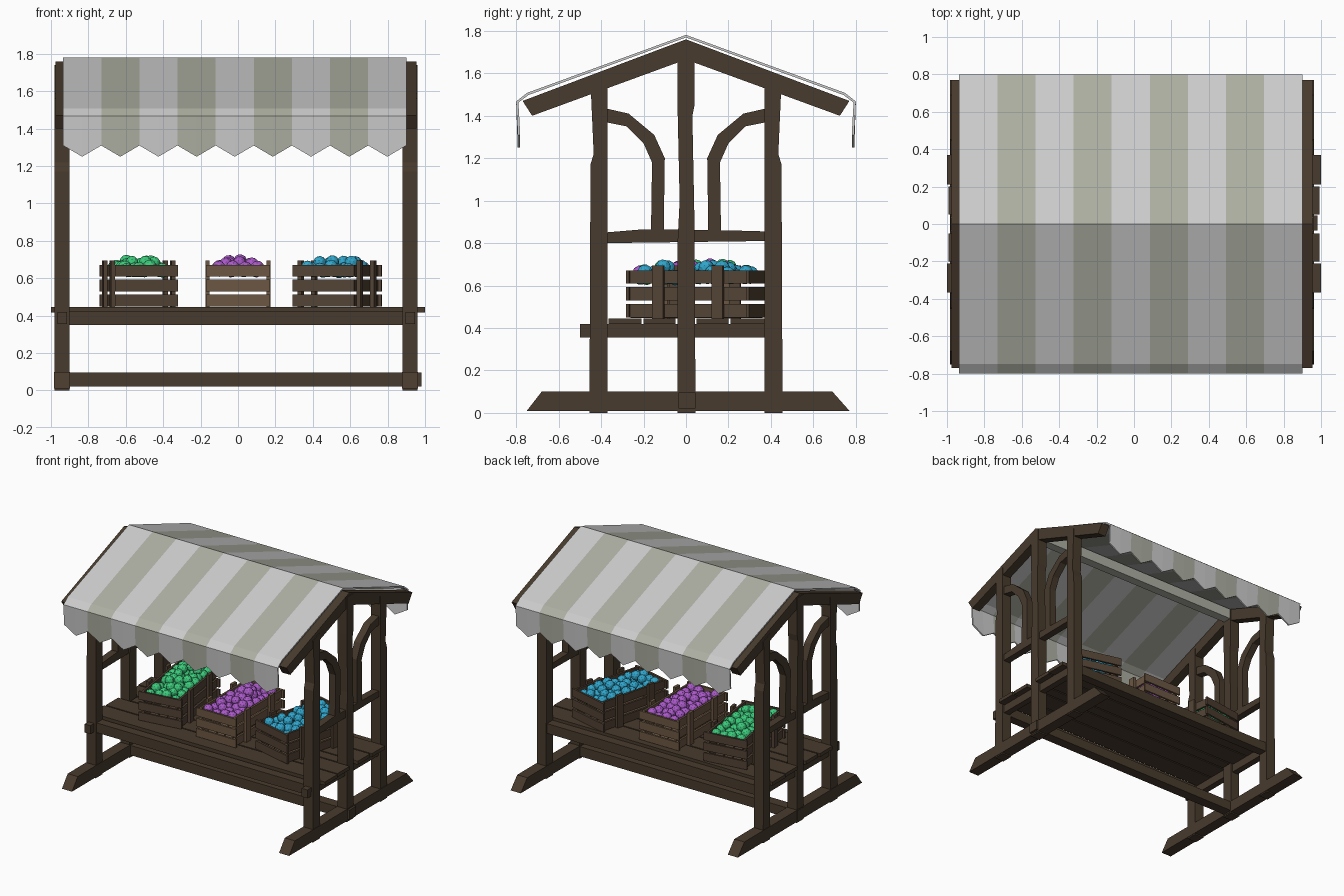
import bpy, bmesh, math, random
from mathutils import Matrix, Vector

if "Cube" in bpy.data.objects:
    bpy.data.objects.remove(bpy.data.objects["Cube"])

random.seed(4)


def material(name, rgb):
    m = bpy.data.materials.new(name)
    m.diffuse_color = (*rgb, 1)
    m.use_nodes = True
    m.node_tree.nodes["Principled BSDF"].inputs["Base Color"].default_value = m.diffuse_color
    return m


WOOD = material("dark_wood", (0.065, 0.043, 0.026))
CRATE_DARK = material("crate_wood_dark", (0.085, 0.055, 0.034))
CRATE_LIGHT = material("crate_wood_light", (0.15, 0.095, 0.055))
CLOTH = material("cloth_light", (0.62, 0.62, 0.62))
STRIPE = material("cloth_stripe", (0.42, 0.43, 0.36))
GREEN = material("green_fruit", (0.045, 0.6, 0.2))
PURPLE = material("purple_fruit", (0.4, 0.1, 0.58))
BLUE = material("blue_fruit", (0.03, 0.38, 0.6))


def finish(name, bm, *mats):
    bmesh.ops.recalc_face_normals(bm, faces=bm.faces)
    me = bpy.data.meshes.new(name)
    bm.to_mesh(me)
    bm.free()
    for m in mats:
        me.materials.append(m)
    ob = bpy.data.objects.new(name, me)
    bpy.context.collection.objects.link(ob)
    return ob


def add_box(bm, x, y, z, mat=Matrix()):
    """Box from (min, max) ranges, placed by a matrix."""
    c = Vector(((x[0] + x[1]) / 2, (y[0] + y[1]) / 2, (z[0] + z[1]) / 2))
    size = (x[1] - x[0], y[1] - y[0], z[1] - z[0])
    bmesh.ops.create_cube(bm, size=1, matrix=mat @ Matrix.Translation(c) @ Matrix.Diagonal((*size, 1)))


def box(name, x, y, z, mat):
    bm = bmesh.new()
    add_box(bm, x, y, z)
    return finish(name, bm, mat)


def prism(name, pts, x0, x1, mat, flip=1):
    """Side profile (y, z) extruded along x."""
    bm = bmesh.new()
    f = bm.faces.new([bm.verts.new((x0, y * flip, z)) for y, z in pts])
    r = bmesh.ops.extrude_face_region(bm, geom=[f])
    bmesh.ops.translate(bm, vec=(x1 - x0, 0, 0), verts=[v for v in r["geom"] if isinstance(v, bmesh.types.BMVert)])
    return finish(name, bm, mat)


# Two end frames
for side, cx in (("left", -0.94), ("right", 0.92)):
    a, b = cx - 0.04, cx + 0.04
    prism(f"{side}_foot", [(-0.75, 0.01), (0.77, 0.01), (0.69, 0.1), (-0.68, 0.1)], a - 0.003, b + 0.003, WOOD)
    prism(f"{side}_middle_post", [(-0.04, 0), (0.045, 0), (0.04, 0.9), (0.03, 1.4), (0.04, 1.45), (0.04, 1.74),
                                  (-0.04, 1.74), (-0.04, 1.45), (-0.03, 1.0), (-0.04, 0.8)], a, b, WOOD)
    box(f"{side}_shelf_bearer", (a + 0.015, b - 0.015), (-0.5, 0.38), (0.355, 0.42), WOOD)
    prism(f"{side}_side_rail", [(-0.38, 0.8), (0.38, 0.81), (0.38, 0.855), (0.2, 0.86), (-0.2, 0.865), (-0.38, 0.85)],
          a + 0.012, b - 0.012, WOOD)
    for end, s in (("front", -1), ("back", 1)):
        prism(f"{side}_{end}_post", [(0.37, 0), (0.455, 0), (0.45, 1.17), (0.435, 1.22), (0.45, 1.56),
                                     (0.37, 1.59), (0.37, 1.2)], a, b, WOOD, s)
        prism(f"{side}_{end}_arched_brace",
              [(0.38, 1.37), (0.28, 1.35), (0.2, 1.27), (0.16, 1.18), (0.165, 0.85), (0.105, 0.85),
               (0.1, 1.2), (0.15, 1.31), (0.27, 1.41), (0.38, 1.435)], cx - 0.028, cx + 0.028, WOOD, s)
        prism(f"{side}_{end}_rafter", [(0, 1.76), (0.77, 1.47), (0.725, 1.4), (0, 1.665)], a + 0.005, b - 0.005, WOOD, s)

# Long beams joining the frames
box("bottom_rail", (-0.985, 0.98), (-0.035, 0.045), (0.02, 0.095), WOOD)
for end, s in (("front", -1), ("back", 1)):
    box(f"{end}_shelf_beam", (-0.93, 0.91), sorted((s * 0.375, s * 0.445)), (0.35, 0.425), WOOD)
box("ridge_beam", (-0.93, 0.9), (-0.035, 0.035), (1.665, 1.745), STRIPE)

# Shelf planks, the middle one fits between the posts
for i, (y0, y1) in enumerate([(-0.365, -0.21), (-0.2, -0.05), (-0.04, 0.04), (0.05, 0.2), (0.21, 0.37)]):
    e = 0.89 if i == 2 else 1.0 - 0.008 * (i % 2)
    box(f"shelf_plank_{i}", (-e, e), (y0, y1), (0.418, 0.445), WOOD)

# Striped cloth roof with a zigzag valance
N = 9
half = [(0, 1.775), (0.745, 1.503), (0.795, 1.465), (0.787, None)]
profile = [(-y, z) for y, z in reversed(half)] + half[1:]
bm = bmesh.new()
grid = []
for c in range(2 * N + 1):
    x = -0.935 + 1.835 * c / (2 * N)
    hem = 1.25 if c % 2 else 1.31
    grid.append([bm.verts.new((x, y, hem if z is None else z)) for y, z in profile])
for c in range(2 * N):
    for r in range(len(profile) - 1):
        f = bm.faces.new((grid[c][r], grid[c + 1][r], grid[c + 1][r + 1], grid[c][r + 1]))
        f.material_index = (c // 2) % 2
canopy = finish("canopy", bm, CLOTH, STRIPE)
mod = canopy.modifiers.new("thickness", "SOLIDIFY")
mod.thickness = 0.012
mod.offset = 0


def crate(name, x, y, deg, wood, fruit):
    m = Matrix.Translation((x, y, 0.445)) @ Matrix.Rotation(math.radians(deg), 4, "Z")
    w, l, t = 0.17, 0.3, 0.015
    bm = bmesh.new()
    for i in range(3):
        z = (0.005 + i * 0.08, 0.067 + i * 0.08)
        for s in (-1, 1):
            add_box(bm, (-w, w), sorted((s * l, s * (l - t))), z, m)
            add_box(bm, sorted((s * (w - 0.018), s * (w - 0.033))), (-l + t, l - t), z, m)
    for s in (-1, 1):
        for v in (-0.145, 0.145):
            add_box(bm, sorted((s * (w - 0.018), s * (w + 0.004))), (v - 0.027, v + 0.027), (0, 0.25), m)
    for k in range(4):
        u = -0.137 + k * 0.07
        add_box(bm, (u, u + 0.063), (-l + t, l - t), (0.003, 0.017), m)
    finish(f"{name}_crate", bm, wood)
    # Heap of low-poly fruit resting near the rim
    bm = bmesh.new()

    def ball(u, v, h):
        r = random.uniform(0.033, 0.038)
        rot = Matrix.Rotation(random.uniform(0, 6), 4, (0.4, 0.5, 0.77))
        bmesh.ops.create_icosphere(bm, subdivisions=2, radius=r, matrix=m @ Matrix.Translation((u, v, h)) @ rot)

    def jit(d):
        return random.uniform(-d, d)

    for i in range(4):
        for j in range(8):
            ball(-0.098 + i * 0.065 + jit(0.008), -0.24 + j * 0.069 + jit(0.01), 0.205 + jit(0.014))
    for i in range(3):
        for j in range(5):
            if random.random() < 0.6:
                ball(-0.055 + i * 0.06 + jit(0.01), -0.15 + j * 0.075 + jit(0.012), 0.238 + jit(0.01))
    finish(f"{name}_fruit", bm, fruit)


# Crates of produce
crate("left", -0.53, 0.04, 8, CRATE_DARK, GREEN)
crate("middle", 0.0, 0.03, 0, CRATE_LIGHT, PURPLE)
crate("right", 0.53, 0.05, -14.5, CRATE_DARK, BLUE)
